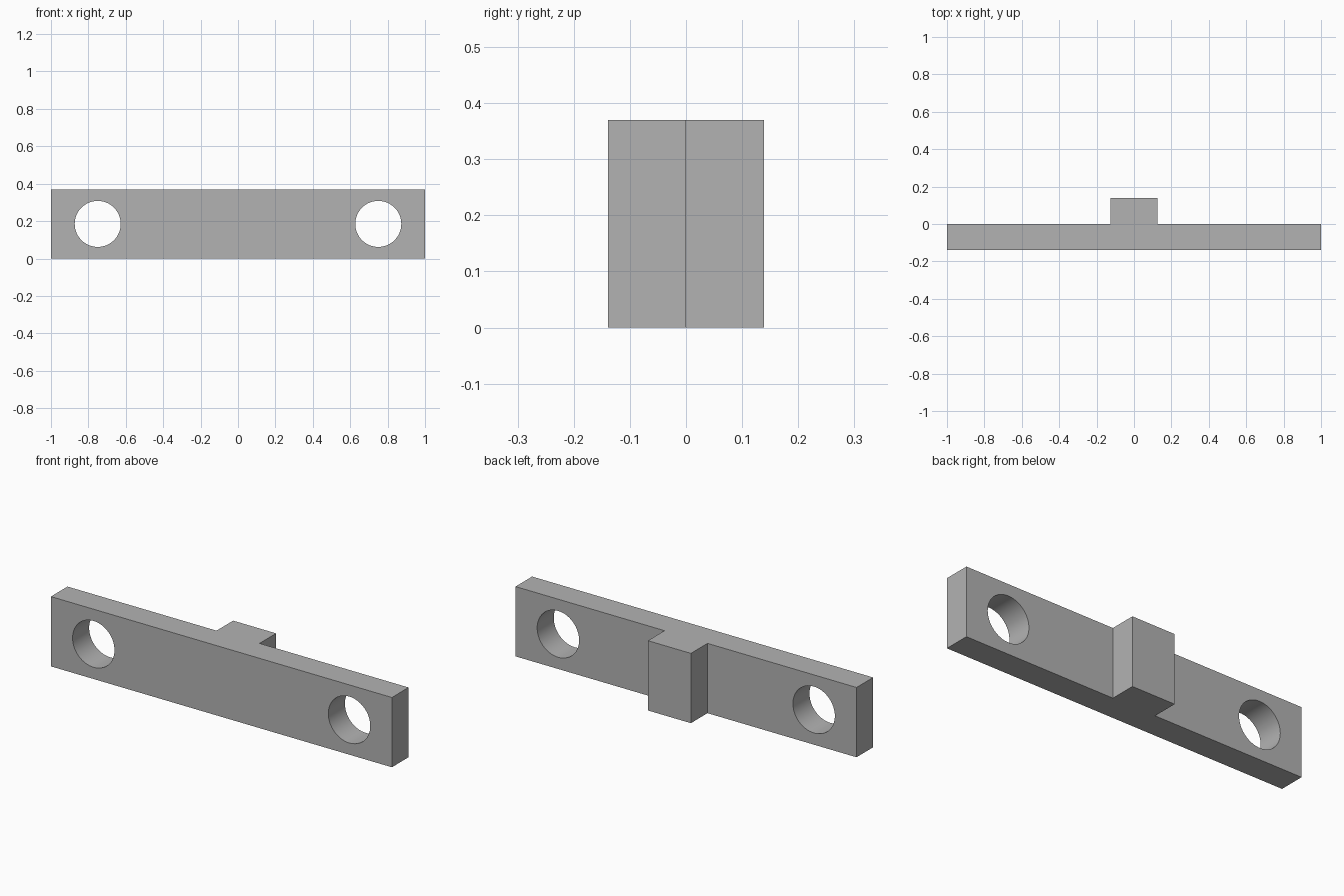
import bpy
import bmesh

if "Cube" in bpy.data.objects:
    bpy.data.objects.remove(bpy.data.objects["Cube"], do_unlink=True)

HEIGHT = 0.37
HALF_DEPTH = 0.139
TAB_HALF = 0.126
HOLE_X, HOLE_RADIUS = 0.75, 0.123

# Plain grey finish
grey = bpy.data.materials.new("grey")
grey.use_nodes = True
colour = (0.45, 0.45, 0.45, 1)
grey.diffuse_color = colour
grey.node_tree.nodes["Principled BSDF"].inputs["Base Color"].default_value = colour


def add_prism(name, outline, height):
    """Extrude a flat xy outline upwards from the ground."""
    bm = bmesh.new()
    base = bm.faces.new([bm.verts.new((x, y, 0)) for x, y in outline])
    top = bmesh.ops.extrude_face_region(bm, geom=[base])["geom"]
    bmesh.ops.translate(bm, vec=(0, 0, height),
                        verts=[v for v in top if isinstance(v, bmesh.types.BMVert)])
    bmesh.ops.recalc_face_normals(bm, faces=bm.faces)
    mesh = bpy.data.meshes.new(name)
    bm.to_mesh(mesh)
    bm.free()
    mesh.materials.append(grey)
    obj = bpy.data.objects.new(name, mesh)
    bpy.context.collection.objects.link(obj)
    return obj


# Flat bar with the rear tab, as one T-shaped profile
half = [(1, -HALF_DEPTH), (1, 0), (TAB_HALF, 0), (TAB_HALF, HALF_DEPTH)]
bracket = add_prism("mounting_bar", half + [(-x, y) for x, y in reversed(half)], HEIGHT)

# Round bolt holes through each end
for side in (-1, 1):
    bpy.ops.mesh.primitive_cylinder_add(
        vertices=64, radius=HOLE_RADIUS, depth=1,
        location=(side * HOLE_X, 0, HEIGHT / 2), rotation=(1.570796, 0, 0))
    cutter = bpy.context.object
    cutter.name = "hole_cutter"
    cutter.hide_render = True
    cutter.data.materials.append(grey)
    cut = bracket.modifiers.new("bolt_hole", "BOOLEAN")
    cut.operation = "DIFFERENCE"
    cut.solver = "EXACT"
    cut.object = cutter
    bpy.ops.object.select_all(action="DESELECT")
    bracket.select_set(True)
    bpy.context.view_layer.objects.active = bracket
    bpy.ops.object.modifier_apply(modifier=cut.name)
    bpy.data.objects.remove(cutter, do_unlink=True)

# Smooth hole walls, crisp edges elsewhere
bpy.ops.object.shade_smooth_by_angle(angle=0.52)
